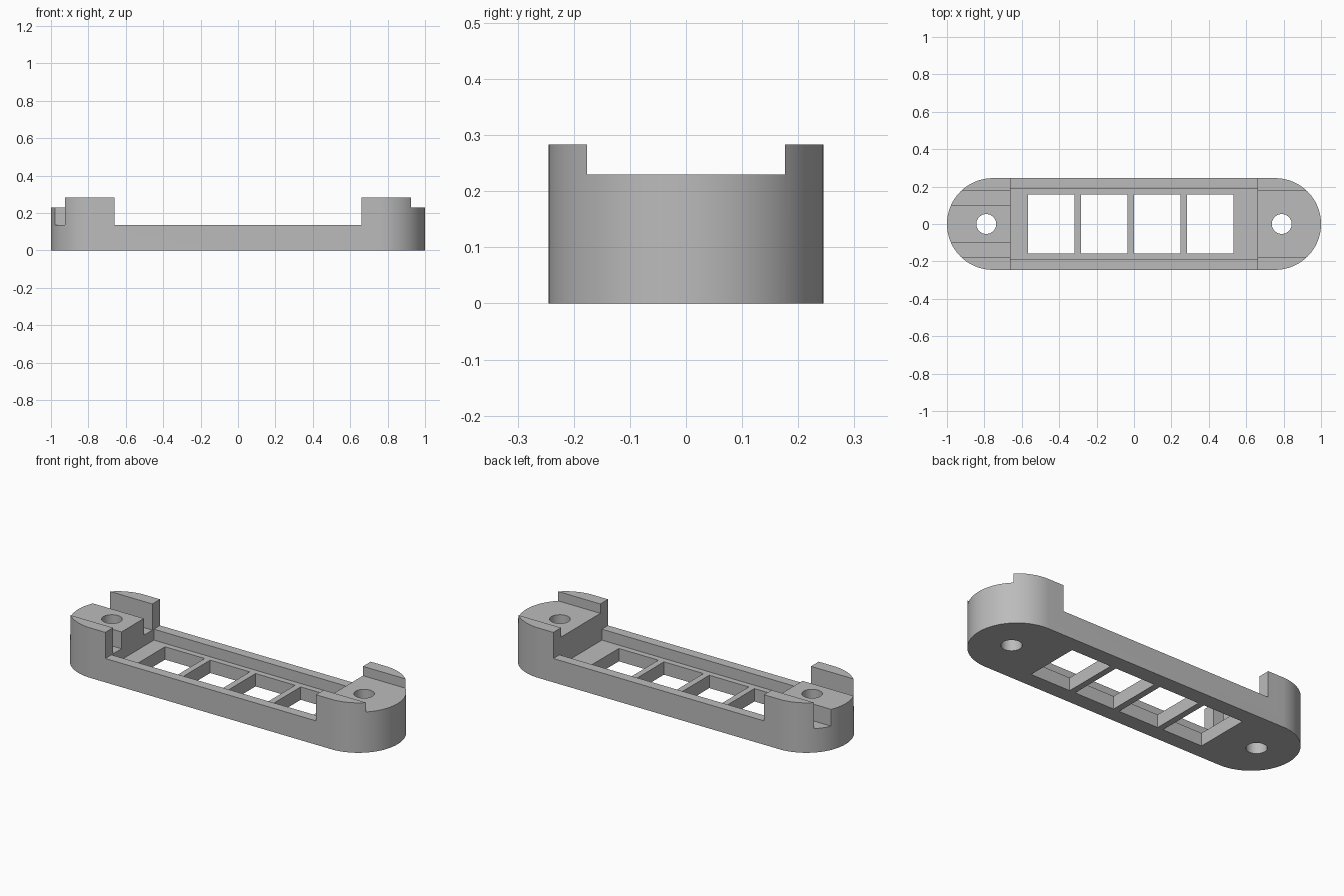
import bpy, bmesh, math

if "Cube" in bpy.data.objects:
    bpy.data.objects.remove(bpy.data.objects["Cube"], do_unlink=True)

# Main dimensions
HALF_LEN, RADIUS, HEIGHT = 1.0, 0.245, 0.283
RAIL_Z, FLOOR_Z, SLOT_Z = 0.135, 0.073, 0.23
BLOCK_X, RAIL_Y, SLOT_Y = 0.66, 0.19, 0.176
TOP = 0.4

grey = bpy.data.materials.new("plain grey")
grey.use_nodes = True
colour = (0.5, 0.5, 0.5, 1)
grey.diffuse_color = colour
grey.node_tree.nodes["Principled BSDF"].inputs["Base Color"].default_value = colour


def prism(name, outline, z0, z1):
    """Extrude a flat outline from z0 to z1."""
    bm = bmesh.new()
    face = bm.faces.new([bm.verts.new((x, y, z0)) for x, y in outline])
    top = bmesh.ops.extrude_face_region(bm, geom=[face])["geom"]
    verts = [v for v in top if isinstance(v, bmesh.types.BMVert)]
    bmesh.ops.translate(bm, verts=verts, vec=(0, 0, z1 - z0))
    bmesh.ops.recalc_face_normals(bm, faces=bm.faces)
    mesh = bpy.data.meshes.new(name)
    bm.to_mesh(mesh)
    bm.free()
    obj = bpy.data.objects.new(name, mesh)
    bpy.context.collection.objects.link(obj)
    return obj


def arc(cx, radius, start, sweep, steps):
    return [(cx + radius * math.cos(start + sweep * i / steps),
             radius * math.sin(start + sweep * i / steps)) for i in range(steps + 1)]


def cut(target, outline, z0, z1):
    """Subtract a prism from the target."""
    cutter = prism("cutter", outline, z0, z1)
    cutter.hide_render = True
    mod = target.modifiers.new("cut", "BOOLEAN")
    mod.operation, mod.solver, mod.object = "DIFFERENCE", "EXACT", cutter
    bpy.context.view_layer.objects.active = target
    bpy.ops.object.modifier_apply(modifier=mod.name)
    bpy.data.objects.remove(cutter, do_unlink=True)


def box(x0, x1, y0, y1):
    return [(x0, y0), (x1, y0), (x1, y1), (x0, y1)]


# Round-ended body
cx = HALF_LEN - RADIUS
outline = arc(cx, RADIUS, -math.pi / 2, math.pi, 48) + arc(-cx, RADIUS, math.pi / 2, math.pi, 48)
body = prism("mounting_bracket", outline, 0, HEIGHT)
body.data.materials.append(grey)

# Lowered side rails, sunken floor between them
cut(body, box(-BLOCK_X, BLOCK_X, -1, 1), RAIL_Z, TOP)
cut(body, box(-BLOCK_X, BLOCK_X, -RAIL_Y, RAIL_Y), FLOOR_Z, TOP)

# Wide slot across both end blocks
cut(body, box(-1.2, 1.2, -SLOT_Y, SLOT_Y), SLOT_Z, TOP)

# Deep grooves beside the raised pad of the right-hand end
for y0, y1 in ((0.1, SLOT_Y), (-SLOT_Y, -0.1)):
    cut(body, box(-1.2, -0.6, y0, y1), RAIL_Z, TOP)

# Row of four windows through the floor
for x in (-0.567, -0.284, 0.0, 0.283):
    cut(body, box(x, x + 0.248, -0.157, 0.157), -0.1, TOP)

# Screw holes
for x in (-0.79, 0.79):
    cut(body, arc(x, 0.053, 0, math.tau, 48)[:-1], -0.1, TOP)

# Smooth round ends, crisp edges
bpy.ops.object.select_all(action="DESELECT")
body.select_set(True)
bpy.context.view_layer.objects.active = body
bpy.ops.object.shade_smooth_by_angle(angle=math.radians(30))
